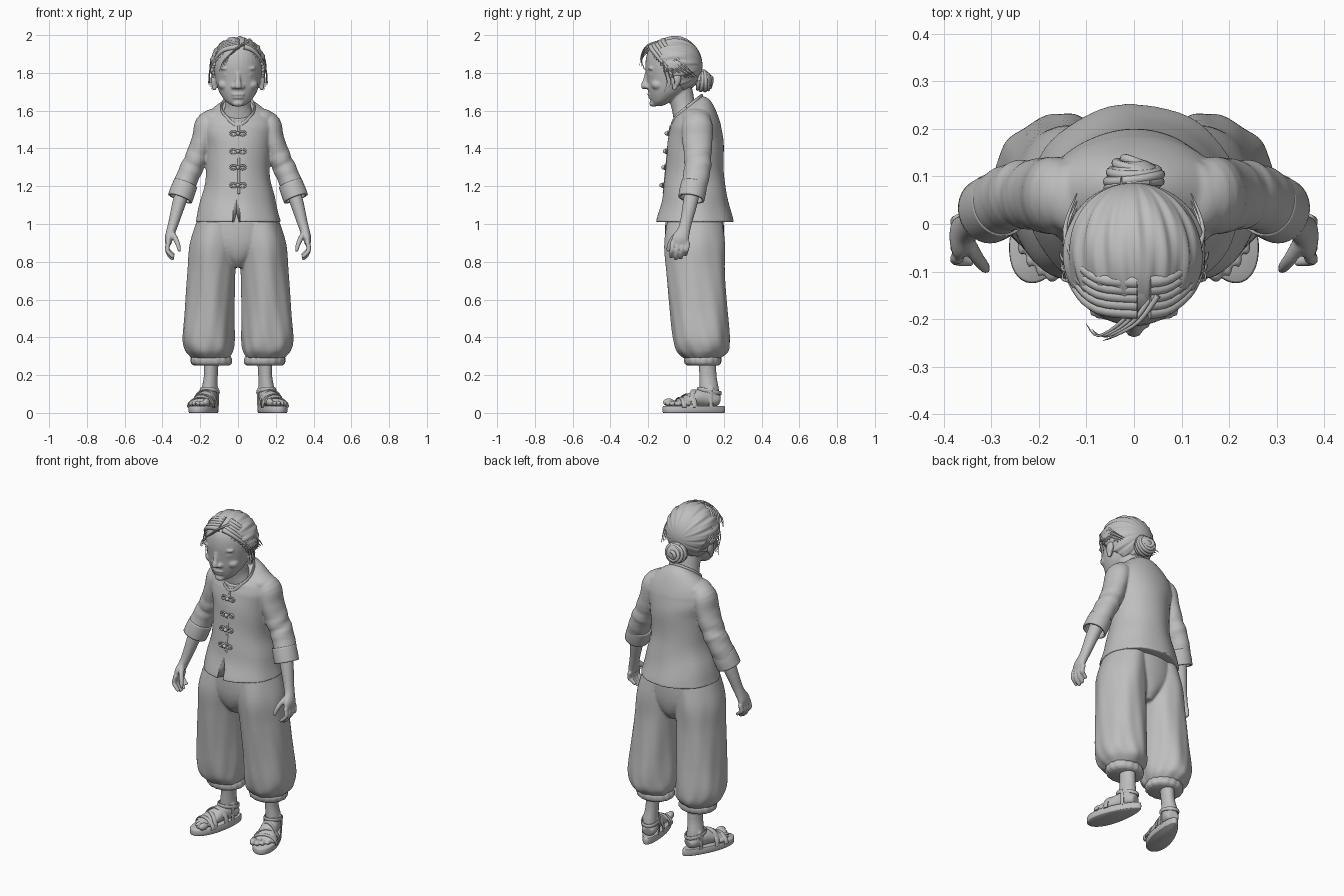
import bpy, bmesh, math
from math import sin, cos, pi
from mathutils import Vector, Matrix

if "Cube" in bpy.data.objects:
    bpy.data.objects.remove(bpy.data.objects["Cube"])

GREY = (0.52, 0.52, 0.52, 1)
clay = bpy.data.materials.new("clay_grey")
clay.use_nodes = True
clay.diffuse_color = GREY
clay.node_tree.nodes["Principled BSDF"].inputs["Base Color"].default_value = GREY
SIDES = ((1, "left"), (-1, "right"))


def smooth_path(rows, steps):
    """Catmull-Rom through rows of numbers; gives the rows with a 0..1 position."""
    rows = [tuple(r) + (0,) * (6 - len(r)) for r in rows]
    pad, out = [rows[0]] + rows + [rows[-1]], []
    count = (len(rows) - 1) * steps
    for i in range(count + 1):
        k = min(i // steps, len(rows) - 2)
        t = i / steps - k
        out.append(([q + 0.5 * t * (r - p + t * (2 * p - 5 * q + 4 * r - s + t * (3 * (q - r) + s - p)))
                     for p, q, r, s in zip(*pad[k:k + 4])], i / count))
    return out


def loft(bm, rings, n=24, flat=False, caps=True, fold=None, steps=4, ref=None):
    """Skin elliptical rings (x, y, z, rx, ry, tilt) along a smooth path."""
    path = smooth_path(rings, steps)
    pts = [Vector(p[:3]) for p, _ in path]
    run = (pts[-1] - pts[0]).normalized()
    ref = Vector(ref) if ref else Vector((0, 0, 1) if abs(run.y) > 0.75 else (0, 1, 0))
    loops = []
    for i, (p, t) in enumerate(path):
        u, v = Vector((1, 0, 0)), Vector((0, 1, 0))
        if not flat:
            tan = (pts[min(i + 1, len(pts) - 1)] - pts[max(i - 1, 0)]).normalized()
            v = (ref - tan * ref.dot(tan)).normalized()
            u = v.cross(tan)
        loop = []
        for j in range(n):
            a = 2 * pi * j / n
            f = fold(a, t) if fold else 1
            y = p[4] * sin(a) * f
            loop.append(bm.verts.new(pts[i] + u * (p[3] * cos(a) * f) + v * y + Vector((0, 0, p[5] * y))))
        loops.append(loop)
    for lo, hi in zip(loops, loops[1:]):
        for j in range(n):
            bm.faces.new((lo[j], lo[(j + 1) % n], hi[(j + 1) % n], hi[j]))
    if caps:
        bm.faces.new(loops[0][::-1])
        bm.faces.new(loops[-1])


def ball(bm, center, size, turn=0):
    m = Matrix.Translation(center) @ Matrix.Rotation(turn, 4, 'X') @ Matrix.Diagonal((*size, 1))
    bmesh.ops.create_uvsphere(bm, u_segments=24, v_segments=14, radius=1, matrix=m)


def strand(bm, points, r):
    last = len(points) - 1
    loft(bm, [(*p, r * (1.1 - i / last), r * (1.1 - i / last)) for i, p in enumerate(points)], n=8)


def finish(name, bm, side=1, place=None, voxel=0, thick=0):
    if place:
        bm.transform(place)
    if side < 0:
        bm.transform(Matrix.Diagonal((-1, 1, 1, 1)))
    bmesh.ops.recalc_face_normals(bm, faces=bm.faces)
    me = bpy.data.meshes.new(name)
    bm.to_mesh(me)
    bm.free()
    me.materials.append(clay)
    me.shade_smooth()
    me.set_sharp_from_angle(angle=math.radians(50))
    ob = bpy.data.objects.new(name, me)
    bpy.context.collection.objects.link(ob)
    if thick:
        m = ob.modifiers.new("cloth", 'SOLIDIFY')
        m.thickness, m.offset = thick, -1
    if voxel:
        m = ob.modifiers.new("blend", 'REMESH')
        m.mode, m.voxel_size, m.use_smooth_shade = 'VOXEL', voxel, True
        m = ob.modifiers.new("soften", 'SMOOTH')
        m.factor, m.iterations = 0.5, 3
    return ob


# Head, face and neck blended into one skin
bm = bmesh.new()
loft(bm, [(0, -.148, 1.625, .03, .022), (0, -.13, 1.65, .066, .055), (0, -.1, 1.70, .1, .1),
          (0, -.085, 1.76, .118, .122), (0, -.08, 1.84, .13, .135), (0, -.075, 1.91, .122, .128),
          (0, -.07, 1.96, .08, .09), (0, -.07, 1.985, .02, .02)], flat=True, n=32)
loft(bm, [(0, .02, 1.48, .09, .07), (0, .0, 1.56, .088, .066), (0, -.015, 1.63, .068, .064),
          (0, -.04, 1.73, .068, .07)])
loft(bm, [(0, -.203, 1.80, .012, .015), (0, -.213, 1.76, .014, .015), (0, -.22, 1.735, .02, .018)], steps=3)
ball(bm, (0, -.22, 1.728), (.019, .019, .015))
ball(bm, (0, -.172, 1.638), (.03, .022, .018))
ball(bm, (0, -.191, 1.686), (.036, .014, .008))
ball(bm, (0, -.186, 1.669), (.032, .014, .008))
for s, _ in SIDES:
    ball(bm, (s * .022, -.207, 1.727), (.014, .014, .012))
    ball(bm, (s * .052, -.178, 1.79), (.028, .018, .014))
    ball(bm, (s * .055, -.182, 1.824), (.042, .02, .011))
    ball(bm, (s * .07, -.15, 1.737), (.036, .034, .028))
    ball(bm, (s * .128, -.052, 1.765), (.016, .026, .045), -.2)
    ball(bm, (s * .126, -.06, 1.722), (.013, .014, .016))
finish("head", bm, voxel=.006)

# Swept-back hair with combed ridges that meet at the bun
bm = bmesh.new()
bmesh.ops.create_uvsphere(bm, u_segments=128, v_segments=32, radius=1,
                          matrix=Matrix.Rotation(pi / 2, 4, 'X'))
for v in bm.verts:
    a = math.atan2(v.co.x, v.co.z)
    r = 1 + .02 * sin(17 * a + 3 * v.co.y) + .012 * sin(31 * a)
    v.co = Vector((v.co.x * .148 * r, v.co.y * .15 - .063, v.co.z * .152 * r + 1.84))
low = [f for f in bm.faces if f.calc_center_median().z < 1.688 - 1.2 * f.calc_center_median().y]
bmesh.ops.delete(bm, geom=low, context='FACES')
finish("hair_cap", bm, thick=.02)

# Round bun with wound strands hugging it
bm = bmesh.new()
ball(bm, (0, .092, 1.758), (.058, .046, .054))
for k in range(6):
    lat = -.6 + .36 * k
    r, y = .052 * cos(lat), .092 + .04 * sin(lat)
    loft(bm, [(r * 1.08 * cos(a), y + .008 * sin(a + k), 1.758 + r * sin(a), .01, .01)
              for a in [pi * i / 6 + k for i in range(13)]], n=10, steps=2, ref=(0, 1, 0))
finish("hair_bun", bm)

# Locks framing the face, a swept fringe and thin wisps by the ears
bm = bmesh.new()
for s, _ in SIDES:
    for k in range(5):
        d = .016 * k
        strand(bm, [(.02 + s * .012, -.185 + d, 1.938 + d / 2), (s * .075, -.178 + d, 1.922 + d / 2),
                    (s * .122, -.138 + d, 1.872 + d / 2), (s * .145, -.075 + d, 1.81 + d / 2),
                    (s * .12, .0 + d, 1.775)], .014)
    for k in range(3):
        d = .02 * k
        strand(bm, [(s * .135, -.12 + d, 1.86), (s * .15, -.115 + d, 1.81),
                    (s * (.146 + d / 4), -.10 + d, 1.75), (s * (.135 + d / 2), -.115 + d, 1.70 + d)], .004)
for k in range(4):
    d = .012 * k
    strand(bm, [(.05 - d, -.15, 1.965 - d), (.01 - d, -.205, 1.945 - d),
                (-.04 - d, -.235, 1.90 - d), (-.065 - d, -.245 + d, 1.84 - d)], .006)
finish("loose_hair", bm)

# Jacket with sleeves blended in and a split front hem
bm = bmesh.new()
loft(bm, [(0, .047, 1.01, .226, .206), (0, .048, 1.12, .2, .177), (0, .045, 1.25, .17, .156),
          (0, .05, 1.4, .175, .15), (0, .052, 1.5, .195, .138), (0, .048, 1.565, .18, .118, .15),
          (0, .028, 1.605, .13, .1, .5), (0, .004, 1.615, .088, .08, .8)], n=64, flat=True, steps=6,
     fold=lambda a, t: 1 + .016 * sin(8 * a) * max(0, .5 - t) + .008 * sin(30 * t + 2 * cos(a)) * (t < .6))
for s, _ in SIDES:
    ball(bm, (s * .115, .055, 1.56), (.08, .08, .052))
    loft(bm, [(s * .12, .058, 1.565, .05, .06), (s * .162, .06, 1.525, .066, .08),
              (s * .184, .06, 1.45, .06, .08), (s * .22, .062, 1.35, .06, .072),
              (s * .258, .058, 1.27, .06, .07), (s * .297, .035, 1.175, .061, .067)], n=32,
         fold=lambda a, t: 1 + .06 * sin(36 * t + 2 * sin(a)) * max(0, 1 - abs(t - .68) * 4))
jacket = finish("jacket", bm, voxel=.006)
bm = bmesh.new()
bmesh.ops.create_cone(bm, cap_ends=True, segments=4, radius1=.032, radius2=.001, depth=.18,
                      matrix=Matrix.Translation((-.008, -.14, 1.08)) @ Matrix.Diagonal((1, 2, 1, 1)))
cutter = finish("hem_cutter", bm)
cutter.hide_render = True
cutter.hide_viewport = True
cut = jacket.modifiers.new("hem_split", 'BOOLEAN')
cut.operation, cut.object = 'DIFFERENCE', cutter

# Collar edge, front closing edge and knotted fasteners
bm = bmesh.new()
loft(bm, [(.088 * cos(a), .004 + .08 * sin(a), 1.615 + .064 * sin(a) - .03 * max(0, -sin(a)) ** 6, .006, .011)
          for a in [pi * i / 8 for i in range(17)]], n=10, ref=(0, 0, 1))
finish("collar_trim", bm)


def chest(z):
    return -.088 - .1 * (1.48 - z)


bm = bmesh.new()
loft(bm, [(.004, chest(z), z, .006, .004) for z in (1.16, 1.3, 1.4, 1.52)], n=10)
finish("front_edge", bm)
bm = bmesh.new()
for z in (1.48, 1.385, 1.3, 1.205):
    y = chest(z) - .006
    ball(bm, (0, y - .008, z), (.011, .011, .011))
    for s, _ in SIDES:
        for h in (-1, 1):
            loft(bm, [(s * x, y, z + h * d, .005, .005)
                      for x, d in ((.004, .002), (.018, .01), (.034, .009), (.042, .001))], n=8)
finish("knot_fasteners", bm)

# Baggy trousers, seat and legs in one cloth
bm = bmesh.new()
loft(bm, [(0, .05, .77, .05, .09), (0, .047, .82, .1, .13), (0, .045, .9, .2, .152),
          (0, .045, 1.0, .212, .155), (0, .045, 1.06, .17, .145)], flat=True, n=48)
for s, _ in SIDES:
    loft(bm, [(s * .105, .045, 1.05, .1, .14), (s * .128, .045, .9, .125, .16),
              (s * .14, .052, .75, .126, .155), (s * .151, .068, .55, .131, .152),
              (s * .157, .08, .4, .137, .15), (s * .152, .085, .33, .126, .138),
              (s * .144, .085, .29, .1, .098)], n=72, flat=True, steps=6,
         fold=lambda a, t: 1 + .03 * sin(5 * a + s * 8 * t) * (.4 + t * .6) + .02 * sin(11 * a - s * 9 * t) * t)
finish("trousers", bm, voxel=.007)

for side, label in SIDES:
    # Turned sleeve cuff
    bm = bmesh.new()
    loft(bm, [(.277, .043, 1.215, .065, .069), (.292, .036, 1.175, .067, .071),
              (.307, .028, 1.135, .067, .07)], n=32, caps=False)
    finish(label + "_cuff", bm, side, thick=.012)

    # Forearm and hand with relaxed fingers
    bm = bmesh.new()
    loft(bm, [(.275, .045, 1.23, .042, .045), (.315, .02, 1.1, .035, .038), (.34, .0, 1.01, .028, .032),
              (.354, -.012, .965, .025, .034), (.366, -.028, .925, .022, .045),
              (.368, -.034, .895, .016, .045)])
    for k in range(4):
        y, drop = -.07 + .026 * k, (.012, .0, .006, .022)[k]
        loft(bm, [(.368, y, .905, .013, .014), (.375, y - .004, .865, .012, .013),
                  (.362, y - .008, .832 + drop, .011, .012), (.34, y - .01, .812 + drop, .009, .01)], n=12)
    loft(bm, [(.35, -.035, .955, .014, .018), (.33, -.07, .92, .014, .015),
              (.316, -.088, .885, .012, .013), (.31, -.096, .855, .008, .009)], n=12)
    finish(label + "_arm", bm, side, voxel=.005)

    # Gathered trouser hem
    bm = bmesh.new()
    loft(bm, [(.142, .088, .305, .098, .092), (.142, .088, .285, .108, .098), (.14, .089, .262, .106, .094),
              (.14, .09, .25, .09, .08)], n=64, flat=True, fold=lambda a, t: 1 + .02 * sin(16 * a))
    finish(label + "_ankle_band", bm, side)

    # Ankle, foot and toes, turned outwards
    stand = Matrix.Translation((.175, .042, 0)) @ Matrix.Rotation(.3, 4, 'Z')
    bm = bmesh.new()
    loft(bm, [(-.012, .075, .32, .042, .05), (-.008, .08, .2, .036, .046), (0, .085, .12, .042, .052),
              (0, .09, .06, .04, .052)])
    loft(bm, [(0, .14, .065, .028, .025), (0, .115, .07, .042, .038), (0, .04, .08, .046, .048),
              (0, -.03, .066, .054, .034), (0, -.09, .052, .062, .018)])
    for k in range(5):
        r = .021 if k == 0 else .0145
        ball(bm, (-.047 + .0255 * k, -.125 + .004 * k * k, .035 + r), (r * .9, .032, r))
    for s, _ in SIDES:
        ball(bm, (s * .038, .085, .125), (.01, .016, .016))
    finish(label + "_foot", bm, side, stand, voxel=.005)

    # Sandal sole and straps
    bm = bmesh.new()
    loft(bm, [(0, 0, 0, .059, .168), (0, 0, .006, .063, .172), (0, 0, .03, .063, .172),
              (0, 0, .037, .06, .168)], n=48, flat=True, steps=2)
    for v in bm.verts:
        v.co.x *= 1 - 1.6 * v.co.y
    finish(label + "_sandal_sole", bm, side, stand)
    bm = bmesh.new()
    for y, w, h, lean in ((-.075, .071, .05, 0), (-.035, .066, .068, .02), (.0, .057, .09, -.03)):
        loft(bm, [(w * cos(a), y + lean * cos(a), .03 + h * sin(a), .005, .014)
                  for a in [pi * i / 8 for i in range(9)]], n=10, ref=(0, 1, 0))
    loft(bm, [(.047 * cos(a), .085 + .062 * sin(a), .115 - .012 * sin(a), .005, .011)
              for a in [pi * i / 6 for i in range(13)]], n=10, ref=(0, 0, 1))
    for s, _ in SIDES:
        loft(bm, [(s * .046, .08, .03, .004, .012), (s * .048, .08, .08, .004, .011),
                  (s * .048, .08, .115, .004, .011)], n=10)
    finish(label + "_sandal_straps", bm, side, stand)
